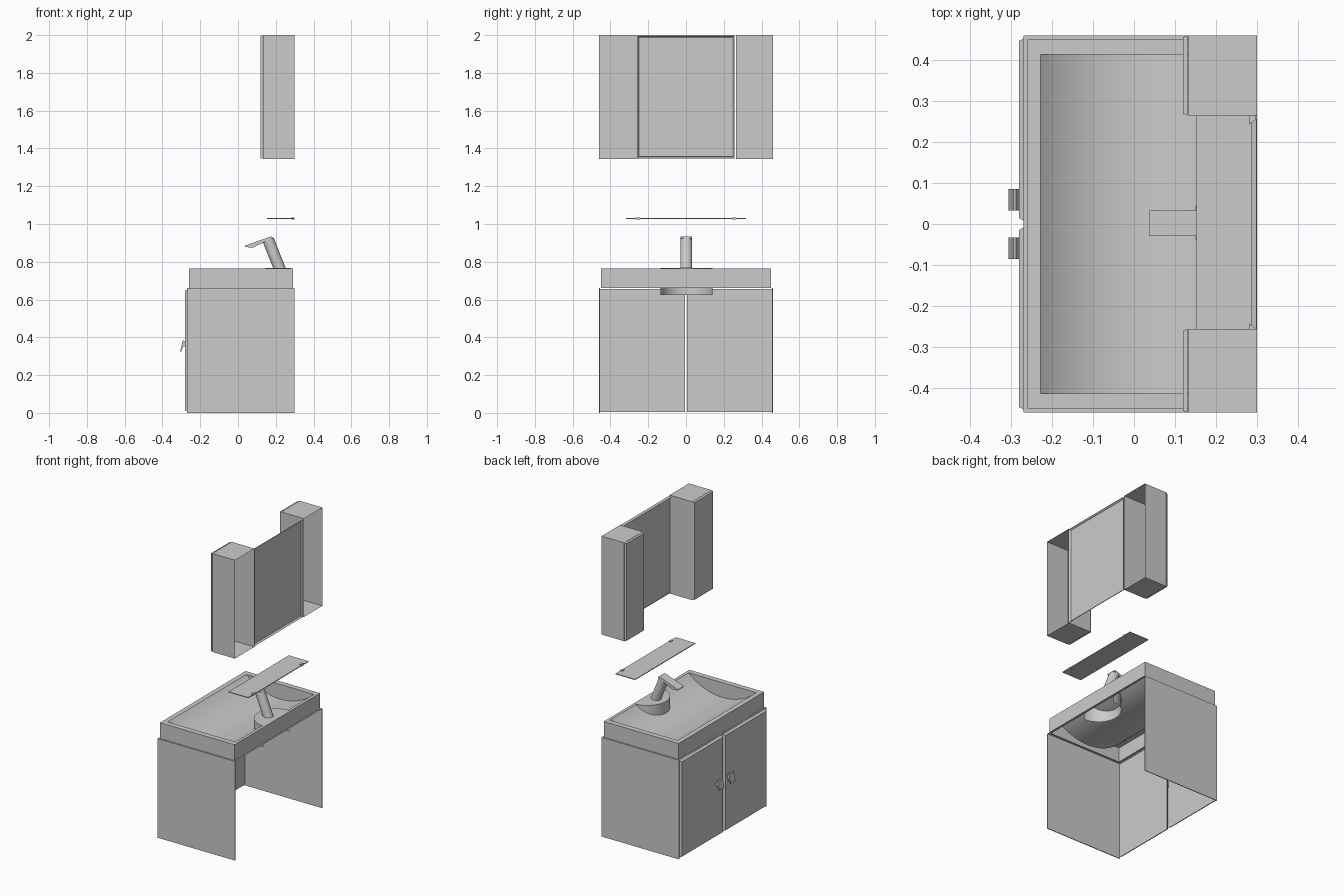
import bpy, bmesh, math
from mathutils import Vector

if "Cube" in bpy.data.objects:
    bpy.data.objects.remove(bpy.data.objects["Cube"])


def finish(name, bm, smooth=False):
    bmesh.ops.remove_doubles(bm, verts=bm.verts, dist=1e-5)
    bmesh.ops.recalc_face_normals(bm, faces=bm.faces)
    me = bpy.data.meshes.new(name)
    bm.to_mesh(me)
    bm.free()
    ob = bpy.data.objects.new(name, me)
    bpy.context.collection.objects.link(ob)
    if smooth:
        bpy.ops.object.select_all(action='DESELECT')
        ob.select_set(True)
        bpy.context.view_layer.objects.active = ob
        bpy.ops.object.shade_smooth_by_angle(angle=math.radians(35))
    return ob


def box(name, x, y, z, open_back=False):
    bm = bmesh.new()
    bmesh.ops.create_cube(bm, size=1)
    for v in bm.verts:
        v.co = [(a[0] + a[1]) / 2 + c * (a[1] - a[0]) for a, c in zip((x, y, z), v.co)]
    if open_back:
        back = [f for f in bm.faces if f.calc_center_median().x > x[1] - 1e-4]
        bmesh.ops.delete(bm, geom=back, context='FACES_ONLY')
    return finish(name, bm)


def prism(name, profile, y0, y1, smooth=False):
    """Extrude an x-z profile along y."""
    bm = bmesh.new()
    f = bm.faces.new([bm.verts.new((x, y0, z)) for x, z in profile])
    r = bmesh.ops.extrude_face_region(bm, geom=[f])
    for v in r['geom']:
        if isinstance(v, bmesh.types.BMVert):
            v.co.y = y1
    bmesh.ops.triangulate(bm, faces=[f for f in bm.faces if len(f.verts) > 4])
    return finish(name, bm, smooth)


def slab(name, y, z, x_back, x_front, bevel, inset=0):
    """Panel facing -x with chamfered front edges; optional recessed centre."""
    bm = bmesh.new()
    rings = []
    for x, b in ((x_back, 0), (x_front, bevel)):
        rings.append([bm.verts.new((x, yy, zz)) for yy, zz in (
            (y[0] + b, z[0] + b), (y[1] - b, z[0] + b), (y[1] - b, z[1] - b), (y[0] + b, z[1] - b))])
    for i in range(4):
        j = (i + 1) % 4
        bm.faces.new((rings[0][i], rings[0][j], rings[1][j], rings[1][i]))
    front = bm.faces.new(rings[1])
    if inset:
        bmesh.ops.inset_individual(bm, faces=[front], thickness=inset)
        bmesh.ops.inset_individual(bm, faces=[front], thickness=0.002)
        for v in front.verts:
            v.co.x += 0.003
    else:
        bm.faces.new(rings[0])
    return finish(name, bm)


def ring_face(bm, outer, inner, z):
    """Flat rectangular ring; rectangles are (x0, x1, y0, y1)."""
    loops = [[bm.verts.new(p) for p in ((a, c, z), (b, c, z), (b, d, z), (a, d, z))]
             for a, b, c, d in (outer, inner)]
    for i in range(4):
        j = (i + 1) % 4
        bm.faces.new((loops[0][i], loops[0][j], loops[1][j], loops[1][i]))
    return loops


# Vanity carcass: side panels and a top frame, open at back and bottom
for n, s in (("left", 1), ("right", -1)):
    box("vanity_side_" + n, (-0.27, 0.30), sorted((s * 0.46, s * 0.455)), (0, 0.66))
bm = bmesh.new()
ring_face(bm, (-0.27, 0.30, -0.46, 0.46), (-0.25, 0.285, -0.44, 0.44), 0.66)
finish("vanity_top_frame", bm)

# Doors with chamfered edges, and angled pull handles
pull = [(-0.28, 0.352), (-0.28, 0.372), (-0.288, 0.385), (-0.294, 0.38),
        (-0.306, 0.325), (-0.302, 0.32), (-0.29, 0.352)]
for n, s in (("left", 1), ("right", -1)):
    slab("vanity_door_" + n, sorted((s * 0.006, s * 0.455)), (0.006, 0.655), -0.266, -0.281, 0.009)
    prism("door_handle_" + n, pull, s * 0.033, s * 0.085)

# Basin: outer walls, rim and an arc-shaped trough
bm = bmesh.new()
outer = (-0.26, 0.29, -0.45, 0.45)
x0, x1, ye, top, depth = -0.228, 0.27, 0.414, 0.765, 0.098
loops = ring_face(bm, outer, (x0, x1, -ye, ye), top)
low = [bm.verts.new((v.co.x, v.co.y, 0.66)) for v in loops[0]]
for i in range(4):
    j = (i + 1) % 4
    bm.faces.new((loops[0][i], loops[0][j], low[j], low[i]))
half = (x1 - x0) / 2
R = (half ** 2 + depth ** 2) / (2 * depth)
A = math.asin(half / R)
arc = []
for i in range(29):
    t = -A + 2 * A * i / 28
    arc.append(((x0 + x1) / 2 + R * math.sin(t), top - depth + R * (1 - math.cos(t))))
rows = [[bm.verts.new((x, y, z)) for x, z in arc] for y in (-ye, ye)]
for i in range(28):
    bm.faces.new((rows[0][i], rows[0][i + 1], rows[1][i + 1], rows[1][i]))
for r in rows:
    bm.faces.new(r)
finish("basin", bm, True)

# Half-round tap ledge at the back of the basin, open below
bm = bmesh.new()
pts = [(0.28 - 0.135 * math.sin(math.pi * i / 32), 0.003 + 0.137 * math.cos(math.pi * i / 32))
       for i in range(33)]
up = [bm.verts.new((x, y, 0.767)) for x, y in pts]
dn = [bm.verts.new((x, y, 0.625)) for x, y in pts]
bm.faces.new(up)
for i in range(32):
    bm.faces.new((up[i], up[i + 1], dn[i + 1], dn[i]))
finish("tap_ledge", bm, True)

# Tap: leaning round column and flat spout
bm = bmesh.new()
bmesh.ops.create_cone(bm, cap_ends=True, segments=32, radius1=0.031, radius2=0.031, depth=1)
lo, hi = Vector((0.219, 0.002, 0.767)), Vector((0.160, 0.002, 0.916))
axis = (hi - lo).normalized()
u = axis.cross(Vector((0, 1, 0)))
for v in bm.verts:
    c = v.co.copy()
    flat = u * c.x + Vector((0, c.y, 0))
    p = (hi if c.z > 0 else lo) + flat
    if c.z < 0:  # trim the foot to the ledge
        p -= axis * ((p.z - 0.767) / axis.z)
    v.co = p
finish("tap_column", bm, True)
prism("tap_spout", [(0.186, 0.926), (0.178, 0.934), (0.165, 0.931), (0.036, 0.885), (0.038, 0.879),
                    (0.075, 0.874), (0.135, 0.902)], -0.029, 0.033)

# Glass shelf with two clips
box("shelf", (0.153, 0.298), (-0.317, 0.317), (1.026, 1.031))
for n, y in (("left", 0.256), ("right", -0.256)):
    box("shelf_clip_" + n, (0.282, 0.298), (y - 0.012, y + 0.012), (1.023, 1.035))

# Wall cabinets: open-backed boxes with thin chamfered doors
for n, a, b in (("left", 0.265, 0.46), ("right", -0.46, -0.256)):
    box("wall_cabinet_" + n, (0.133, 0.30), (a, b), (1.345, 2.0), True)
    slab("wall_cabinet_door_" + n, (a, b), (1.345, 2.0), 0.131, 0.12, 0.004)

# Mirror with bevelled frame
slab("mirror", (-0.257, 0.257), (1.348, 1.998), 0.299, 0.287, 0.008, 0.022)
